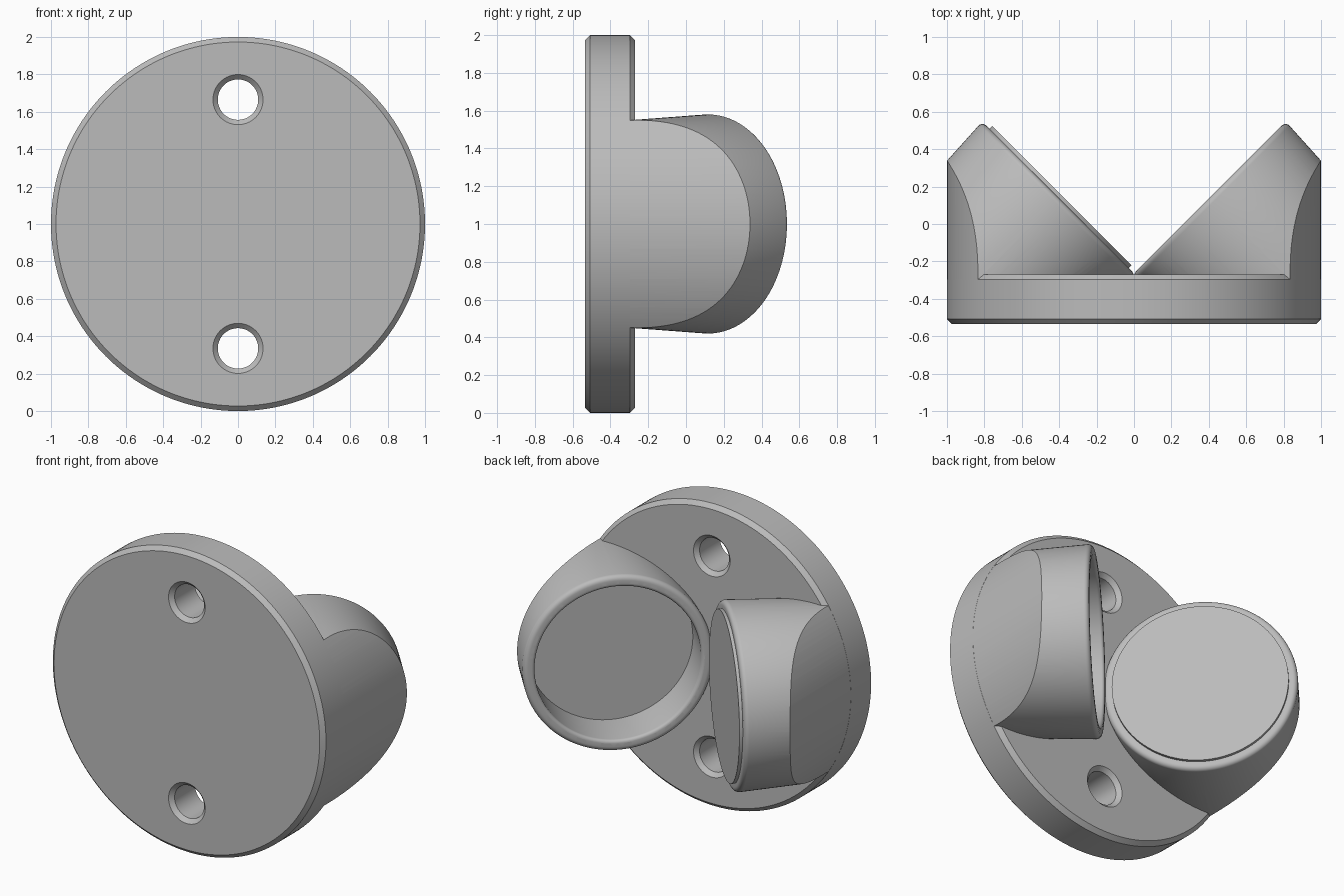
import bpy, bmesh
from math import radians, sin, cos, pi
from mathutils import Matrix, Vector

cube = bpy.data.objects.get("Cube")
if cube:
    bpy.data.objects.remove(cube, do_unlink=True)

grey = bpy.data.materials.new("plain grey")
grey.use_nodes = True
colour = (0.5, 0.5, 0.5, 1)
grey.diffuse_color = colour
grey.node_tree.nodes["Principled BSDF"].inputs["Base Color"].default_value = colour


def lathe(name, profile, matrix, steps=96):
    """Spin (radius, height) points round the local z axis into a closed solid."""
    bm = bmesh.new()
    verts = [bm.verts.new((r, 0, h)) for r, h in profile]
    edges = [bm.edges.new(pair) for pair in zip(verts, verts[1:])]
    bmesh.ops.spin(bm, geom=verts + edges, axis=(0, 0, 1), cent=(0, 0, 0),
                   angle=2 * pi, steps=steps, use_duplicate=False)
    bmesh.ops.remove_doubles(bm, verts=bm.verts, dist=1e-5)
    bmesh.ops.recalc_face_normals(bm, faces=bm.faces)
    bm.transform(matrix)
    mesh = bpy.data.meshes.new(name)
    bm.to_mesh(mesh)
    bm.free()
    mesh.materials.append(grey)
    obj = bpy.data.objects.new(name, mesh)
    bpy.context.collection.objects.link(obj)
    return obj


def combine(target, other, operation):
    """Apply a boolean and discard the second solid."""
    mod = target.modifiers.new(operation, 'BOOLEAN')
    mod.operation = operation
    mod.solver = 'EXACT'
    mod.object = other
    bpy.context.view_layer.objects.active = target
    bpy.ops.object.modifier_apply(modifier=mod.name)
    bpy.data.objects.remove(other, do_unlink=True)


def along_y(z):
    """Local z points to the back, at the given height."""
    return Matrix.Translation((0, 0, z)) @ Matrix.Rotation(radians(-90), 4, 'X')


def arc(cr, ch, radius, start, end, count=5):
    angles = [radians(start + (end - start) * i / count) for i in range(count + 1)]
    return [(cr + radius * cos(a), ch + radius * sin(a)) for a in angles]


# Round chamfered base plate
front, back, bevel = -0.535, -0.27, 0.027
plate = lathe("socket_mount", [
    (0, front), (1 - bevel, front), (1, front + bevel),
    (1, back - bevel), (1 - bevel, back), (0, back)], along_y(1), 192)

# Two tapered sockets facing inwards, trimmed to the plate's outline
rim, lip, depth = 0.58, 0.03, 0.30
bore, inner_lip = 0.507, 0.02
poses = []
for side in (1, -1):
    axis = Vector((-side, 1, 0))
    turn = axis.to_track_quat('Z', 'Y').to_matrix().to_4x4()
    poses.append(Matrix.Translation((side * 0.4, 0.137, 1)) @ turn)

for pose in poses:
    socket = lathe("socket", [(0, -1.1), (rim - 0.057, -1.1)]
                   + arc(rim - lip, -lip, lip, 0, 90) + [(0, 0)], pose, 128)
    trim = lathe("trim", [(0, -0.46), (0.9995, -0.46), (0.9995, 1), (0, 1)],
                 along_y(1), 192)
    combine(socket, trim, 'INTERSECT')
    combine(plate, socket, 'UNION')

# Flat-bottomed pockets with a rounded inner lip
for pose in poses:
    pocket = lathe("pocket", [(0, -depth), (bore, -depth)]
                   + arc(bore + inner_lip, -inner_lip, inner_lip, 180, 90)
                   + [(bore + inner_lip, 0.02), (0, 0.02)], pose, 128)
    combine(plate, pocket, 'DIFFERENCE')

# Screw holes, countersunk on both faces
hole, sink, extra = 0.108, 0.026, 0.01
for z in (0.335, 1.665):
    cutter = lathe("screw_hole", [
        (0, front - extra), (hole + sink + extra, front - extra),
        (hole, front + sink), (hole, back - sink),
        (hole + sink + extra, back + extra), (0, back + extra)], along_y(z), 64)
    combine(plate, cutter, 'DIFFERENCE')

# Smooth curved walls, crisp edges
bpy.ops.object.select_all(action='DESELECT')
plate.select_set(True)
bpy.context.view_layer.objects.active = plate
bpy.ops.object.shade_smooth_by_angle(angle=radians(30))
